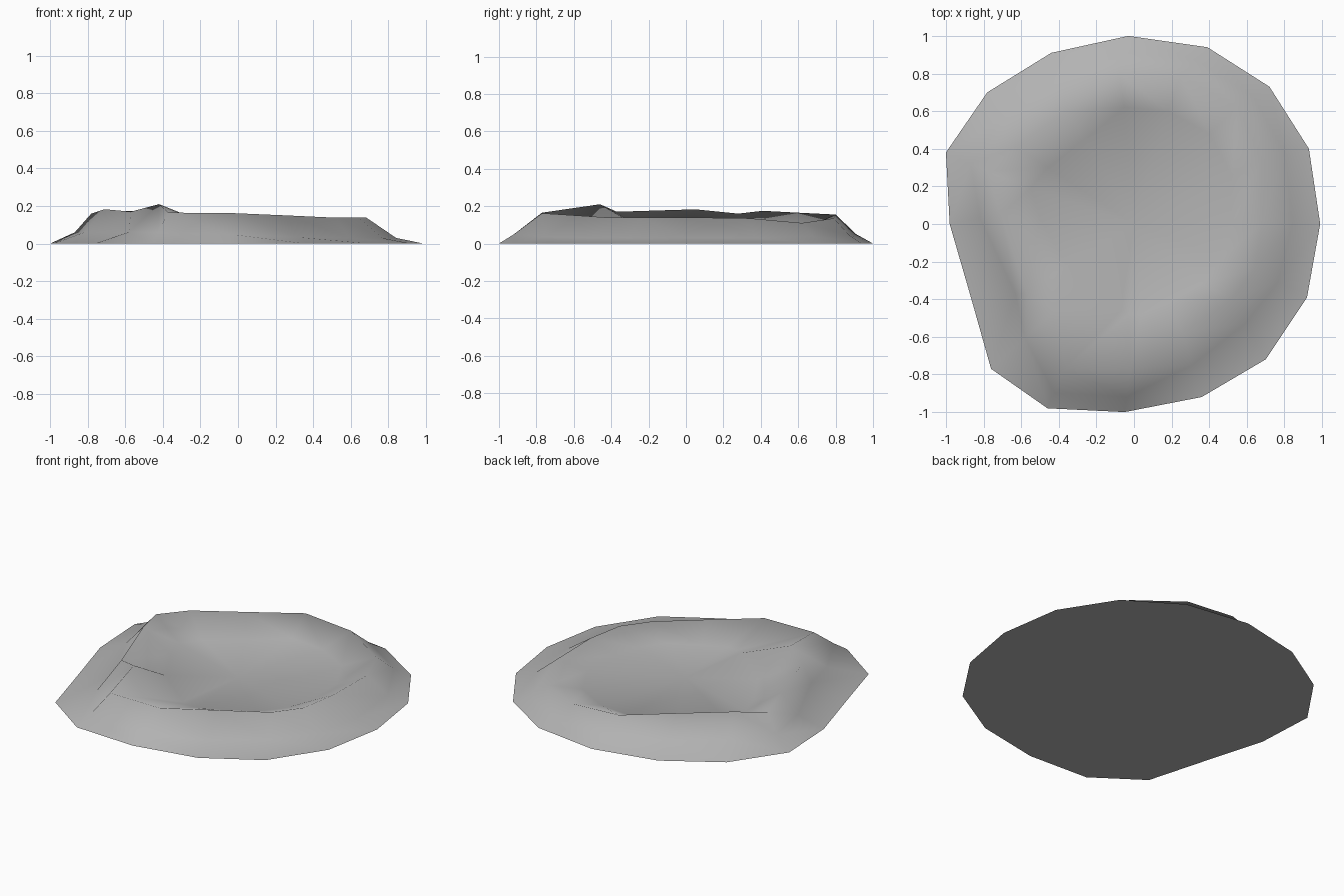
import bpy, bmesh, math
from mathutils import Vector

if "Cube" in bpy.data.objects:
    bpy.data.objects.remove(bpy.data.objects["Cube"])

# ground outline of the mound (x, y), clockwise from the back
foot = [(-.03, 1), (.39, .94), (.72, .73), (.93, .40), (.99, 0), (.92, -.39),
        (.70, -.72), (.36, -.92), (-.05, -1), (-.46, -.98), (-.76, -.77),
        (-.87, -.38), (-.98, 0), (-1, .38), (-.78, .70), (-.44, .91)]
# raised rim (x, y, z), same order
rim = [(-.08, .80, .155), (.25, .79, .135), (.55, .62, .11), (.68, .34, .135),
       (.68, 0, .14), (.64, -.24, .138), (.52, -.40, .138), (.26, -.58, .15),
       (-.02, -.77, .162), (-.37, -.77, .165), (-.42, -.46, .21),
       (-.57, -.37, .17), (-.71, .05, .183), (-.78, .28, .16),
       (-.63, .41, .175), (-.36, .60, .165)]
# hollow in the outer slope: share of the way from foot to rim, and height
hollow = [(.45, .05), (.45, .045), (.5, .04), (.5, .03), (.48, .03), (.55, .03),
          (.6, .03), (.5, .035), (.35, .05), (.4, .06), (.53, .062),
          (.8, .06), (.6, .06), (.6, .06), (.5, .07), (.5, .06)]
# edge of the sunken floor inside the rim (x, y)
floor_edge = [(-.05, .62), (.18, .60), (.40, .48), (.52, .26), (.52, 0),
              (.47, -.18), (.36, -.32), (.18, -.42), (.04, -.48), (-.03, -.48),
              (-.07, -.46), (-.36, -.22), (-.50, .03), (-.55, .19),
              (-.46, .30), (-.26, .45)]
FLOOR = .07

outer = [Vector((x, y, 0)) for x, y in foot]
top = [Vector(p) for p in rim]
inner = [Vector((x, y, FLOOR)) for x, y in floor_edge]
skirt = []
for o, t, (share, z) in zip(outer, top, hollow):
    p = o.lerp(t, share)
    p.z = z
    skirt.append(p)

bm = bmesh.new()
rings = [[bm.verts.new(p) for p in ring] for ring in (outer, skirt, top, inner)]
n = len(outer)
for a, b in zip(rings, rings[1:]):
    for i in range(n):
        j = (i + 1) % n
        bm.faces.new((a[i], a[j], b[j]))
        bm.faces.new((a[i], b[j], b[i]))
# floor fan and flat underside
centre = bm.verts.new((0, 0, FLOOR))
for i in range(n):
    bm.faces.new((rings[-1][i], rings[-1][(i + 1) % n], centre))
bm.faces.new(rings[0])
bmesh.ops.recalc_face_normals(bm, faces=bm.faces)

mesh = bpy.data.meshes.new("ground_mound")
bm.to_mesh(mesh)
bm.free()
mound = bpy.data.objects.new("ground_mound", mesh)
bpy.context.collection.objects.link(mound)

grey = bpy.data.materials.new("stone grey")
grey.diffuse_color = (.45, .45, .45, 1)
grey.use_nodes = True
grey.node_tree.nodes["Principled BSDF"].inputs["Base Color"].default_value = grey.diffuse_color
mesh.materials.append(grey)

bpy.context.view_layer.objects.active = mound
mound.select_set(True)
bpy.ops.object.shade_smooth_by_angle(angle=math.radians(110))
